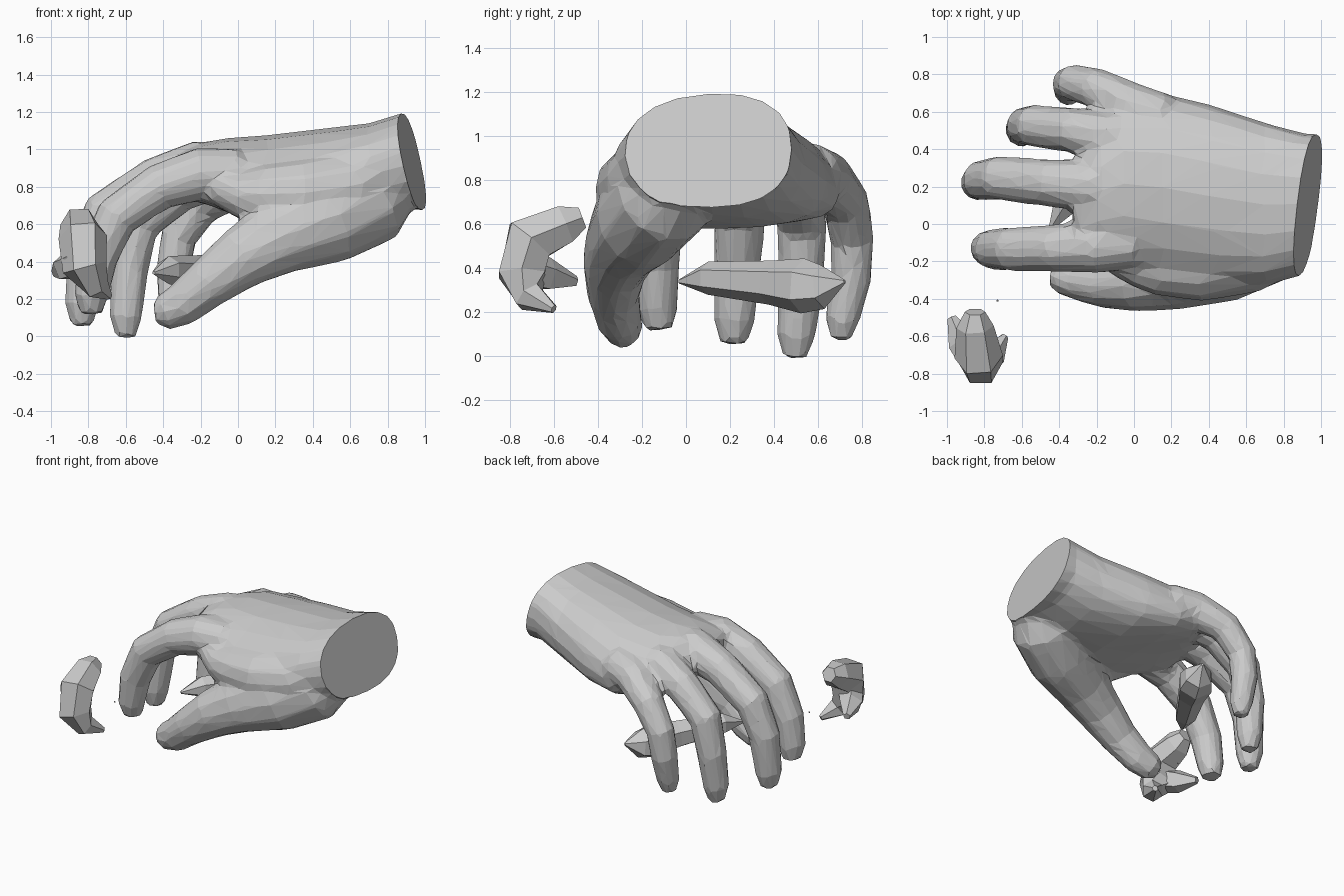
import bpy, bmesh, math
from mathutils import Vector

if "Cube" in bpy.data.objects:
    bpy.data.objects.remove(bpy.data.objects["Cube"])


def bridge(bm, rings):
    """Skin a list of equally long point rings and close both ends."""
    loops = [[bm.verts.new(p) for p in ring] for ring in rings]
    n = len(loops[0])
    for a, b in zip(loops, loops[1:]):
        for i in range(n):
            j = (i + 1) % n
            bm.faces.new((a[i], a[j], b[j], b[i]))
    bm.faces.new(loops[0][::-1])
    bm.faces.new(loops[-1])


def tube(bm, path, sides=10, ref=(0, 1, 0), squash=1.0):
    """Tapered tube through (x, y, z, radius) points."""
    pts = [Vector(p[:3]) for p in path]
    rings = []
    for k, p in enumerate(pts):
        t = (pts[min(k + 1, len(pts) - 1)] - pts[max(k - 1, 0)]).normalized()
        side = Vector(ref)
        side = (side - t * side.dot(t)).normalized()
        up = t.cross(side)
        r = path[k][3]
        rings.append([p + side * (r * math.cos(2 * math.pi * i / sides))
                      + up * (r * squash * math.sin(2 * math.pi * i / sides))
                      for i in range(sides)])
    bridge(bm, rings)


def palm_ring(x, y0, y1, zt, zb, arch, sides=20):
    """Rounded cross-section whose edges droop by the arch amount."""
    ring = []
    for i in range(sides):
        a = 2 * math.pi * i / sides
        c, s = math.cos(a), math.sin(a)
        c = math.copysign(abs(c) ** 0.85, c)
        s = math.copysign(abs(s) ** 0.85, s)
        y = (y0 + y1) / 2 + (y1 - y0) / 2 * c
        z = (zt + zb) / 2 + (zt - zb) / 2 * s - arch * (y - 0.2) ** 2
        ring.append(Vector((x, y, z)))
    return ring


def finish(bm, name):
    bmesh.ops.recalc_face_normals(bm, faces=bm.faces[:])
    me = bpy.data.meshes.new(name)
    bm.to_mesh(me)
    bm.free()
    ob = bpy.data.objects.new(name, me)
    bpy.context.collection.objects.link(ob)
    return ob


# palm and wrist
bm = bmesh.new()
bridge(bm, [palm_ring(*s) for s in (
    (1.15, -0.24, 0.47, 1.26, 0.67, 0.1),
    (0.91, -0.27, 0.485, 1.205, 0.68, 0.1),
    (0.70, -0.33, 0.54, 1.14, 0.62, 0.1),
    (0.40, -0.34, 0.64, 1.105, 0.58, 0.25),
    (0.15, -0.31, 0.70, 1.075, 0.61, 0.35),
    (-0.06, -0.26, 0.69, 1.06, 0.67, 0.4),
    (-0.19, -0.22, 0.52, 1.04, 0.72, 0.4),
    (-0.32, -0.17, 0.33, 0.98, 0.76, 0.4))])

# four fingers: index, middle, ring, little
fingers = (
    ((0.0, -0.10, 0.87, .14), (-.20, -.12, .87, .145), (-.42, -.13, .80, .128), (-.65, -.135, .64, .12),
     (-.75, -.135, .42, .11), (-.785, -.13, .22, .095), (-.785, -.12, .12, .065)),
    ((0.0, 0.19, 0.90, .14), (-.22, .20, .905, .145), (-.45, .22, .83, .128), (-.72, .245, .66, .12),
     (-.81, .235, .44, .11), (-.835, .22, .17, .095), (-.835, .215, .055, .06)),
    ((0.05, 0.42, 0.86, .14), (-.12, .46, .87, .14), (-.32, .50, .78, .122), (-.53, .525, .60, .115),
     (-.58, .525, .36, .105), (-.60, .50, .10, .09), (-.60, .495, -.008, .055)),
    ((0.15, 0.56, 0.83, .14), (-.02, .63, .81, .13), (-.20, .725, .70, .11), (-.32, .755, .53, .10),
     (-.345, .75, .36, .095), (-.35, .71, .17, .08), (-.35, .70, .075, .05)))
for f in fingers:
    tube(bm, f)

# thumb with its fleshy base
tube(bm, ((.88, .02, .90, .15), (.70, -.10, .74, .23), (.48, -.20, .63, .22), (.22, -.28, .53, .18),
          (.02, -.32, .42, .15), (-.16, -.33, .285, .12), (-.30, -.305, .17, .105),
          (-.39, -.285, .13, .09), (-.445, -.28, .12, .055)), 12, squash=1.12)

# skin web between thumb and index finger
tube(bm, ((.80, -.12, .90, .16), (.62, -.19, .80, .18), (.35, -.225, .76, .19), (.12, -.22, .755, .16),
          (.02, -.21, .76, .13), (-.10, -.17, .80, .10)), 12)

# blend the parts into one faceted skin
src = finish(bm, "hand_parts")
m = src.modifiers.new("blend", 'REMESH')
m.mode = 'VOXEL'
m.voxel_size = 0.022
m = src.modifiers.new("soften", 'SMOOTH')
m.factor = 0.5
m.iterations = 5
m = src.modifiers.new("facets", 'DECIMATE')
m.ratio = 0.05
dg = bpy.context.evaluated_depsgraph_get()
bm = bmesh.new()
bm.from_object(src, dg)
bpy.data.objects.remove(src)

# flat slanted cut at the wrist
bmesh.ops.bisect_plane(bm, geom=bm.verts[:] + bm.edges[:] + bm.faces[:],
                       plane_co=(0.925, 0.1, 0.945),
                       plane_no=(1, -0.13, 0.216), clear_outer=True)
bmesh.ops.holes_fill(bm, edges=[e for e in bm.edges if e.is_boundary], sides=0)
for f in bm.faces:
    f.smooth = False
finish(bm, "hand")

# loose hooked shard beside the fingertips
bm = bmesh.new()
tube(bm, ((-.85, -.47, .63, .055), (-.85, -.55, .60, .10), (-.83, -.71, .53, .13), (-.82, -.745, .37, .12),
          (-.76, -.71, .27, .075), (-.69, -.60, .215, .02)), 6, ref=(1, 0, 0))
tube(bm, ((-.84, -.74, .40, .09), (-.92, -.63, .37, .08), (-.975, -.50, .34, .025)), 5, ref=(0, 0, 1))
finish(bm, "hooked_shard")

# long shard below the palm
bm = bmesh.new()
tube(bm, ((-.45, -.03, .34, .01), (-.37, .10, .355, .075), (-.19, .38, .335, .10),
          (-.10, .53, .32, .125), (-.05, .62, .315, .10), (0, .72, .34, .01)), 6, ref=(0, 0, 1))
finish(bm, "long_shard")

# tiny loose speck
bm = bmesh.new()
bmesh.ops.create_icosphere(bm, subdivisions=1, radius=0.006)
bmesh.ops.translate(bm, verts=bm.verts[:], vec=(-0.73, -0.41, 0.34))
finish(bm, "speck")
